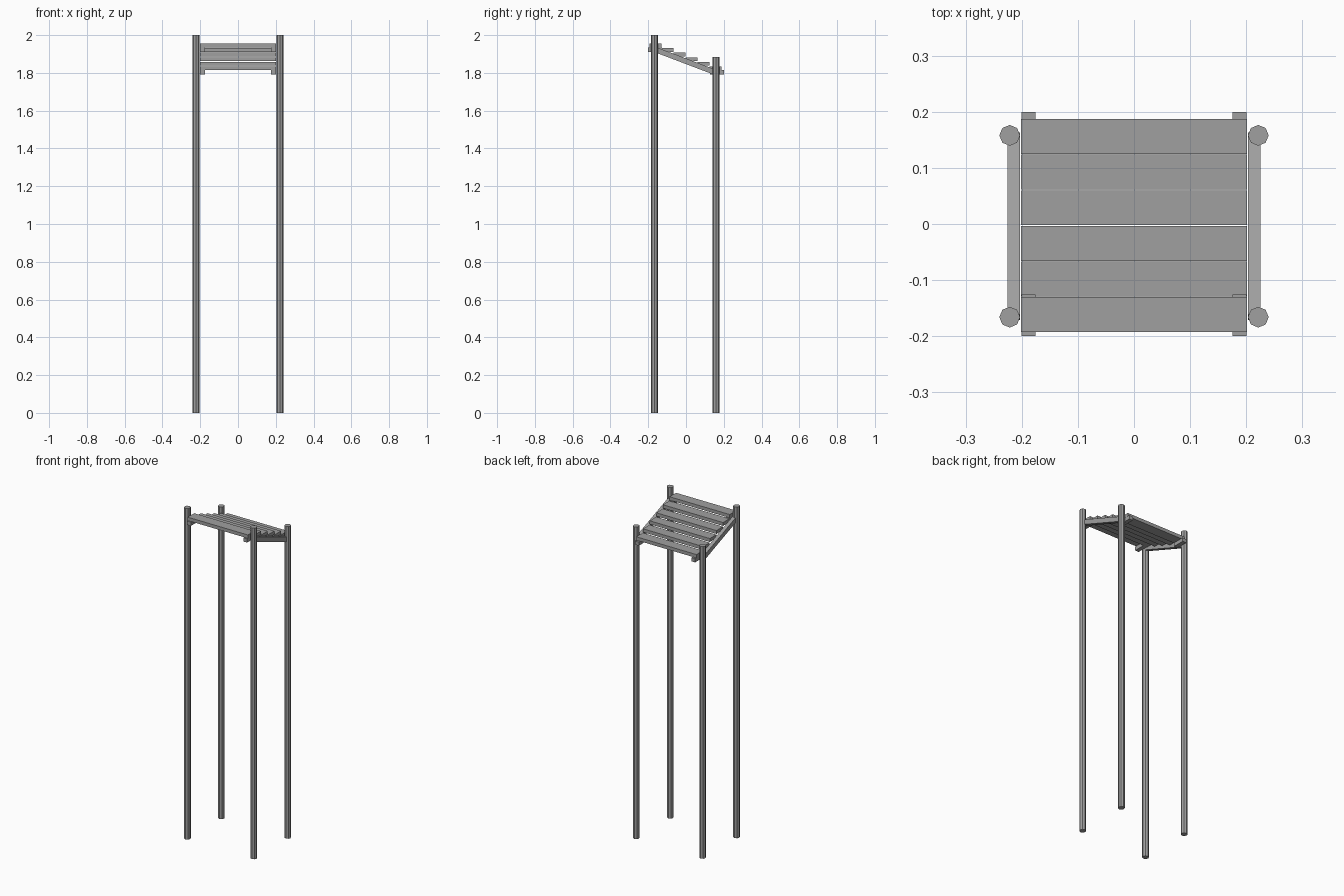
import bpy
import math

cube = bpy.data.objects.get("Cube")
if cube:
    bpy.data.objects.remove(cube, do_unlink=True)

# One grey material for everything
grey = bpy.data.materials.new("plain grey")
grey.use_nodes = True
colour = (0.35, 0.35, 0.35, 1)
grey.diffuse_color = colour
grey.node_tree.nodes["Principled BSDF"].inputs["Base Color"].default_value = colour


def finish(name):
    obj = bpy.context.object
    obj.name = name
    obj.data.materials.append(grey)
    return obj


def box(name, centre, size, tilt=0):
    bpy.ops.mesh.primitive_cube_add(size=1, location=centre, rotation=(tilt, 0, 0))
    bpy.context.object.scale = size
    return finish(name)


def post(name, x, y, height):
    bpy.ops.mesh.primitive_cylinder_add(vertices=8, radius=0.0185, depth=height,
                                        location=(x, y, height / 2))
    return finish(name)


SLATS = 6
THICK = 0.0205
PITCH_Y = 0.0635
DROP = 0.0241

# Overlapping stepped slats, falling towards the back
for i in range(SLATS):
    y = -0.1615 + i * PITCH_Y
    z = 1.955 - i * DROP - THICK / 2
    box(f"slat_{i + 1}", (0, y, z), (0.402, 0.0622, THICK))

# Posts, sloping side rails and the cleats under the end slats
slope = math.atan2(DROP, PITCH_Y)
for side, x in (("left", 1), ("right", -1)):
    post(f"front_{side}_post", x * 0.2215, -0.166, 2.0)
    post(f"back_{side}_post", x * 0.2215, 0.158, 1.885)
    box(f"{side}_side_rail", (x * 0.2145, -0.004, 1.863),
        (0.022, 0.325 / math.cos(slope), 0.028), -slope)
    box(f"front_{side}_cleat", (x * 0.188, -0.163, 1.923), (0.025, 0.074, 0.023))
    box(f"back_{side}_cleat", (x * 0.188, 0.163, 1.803), (0.025, 0.074, 0.022))
